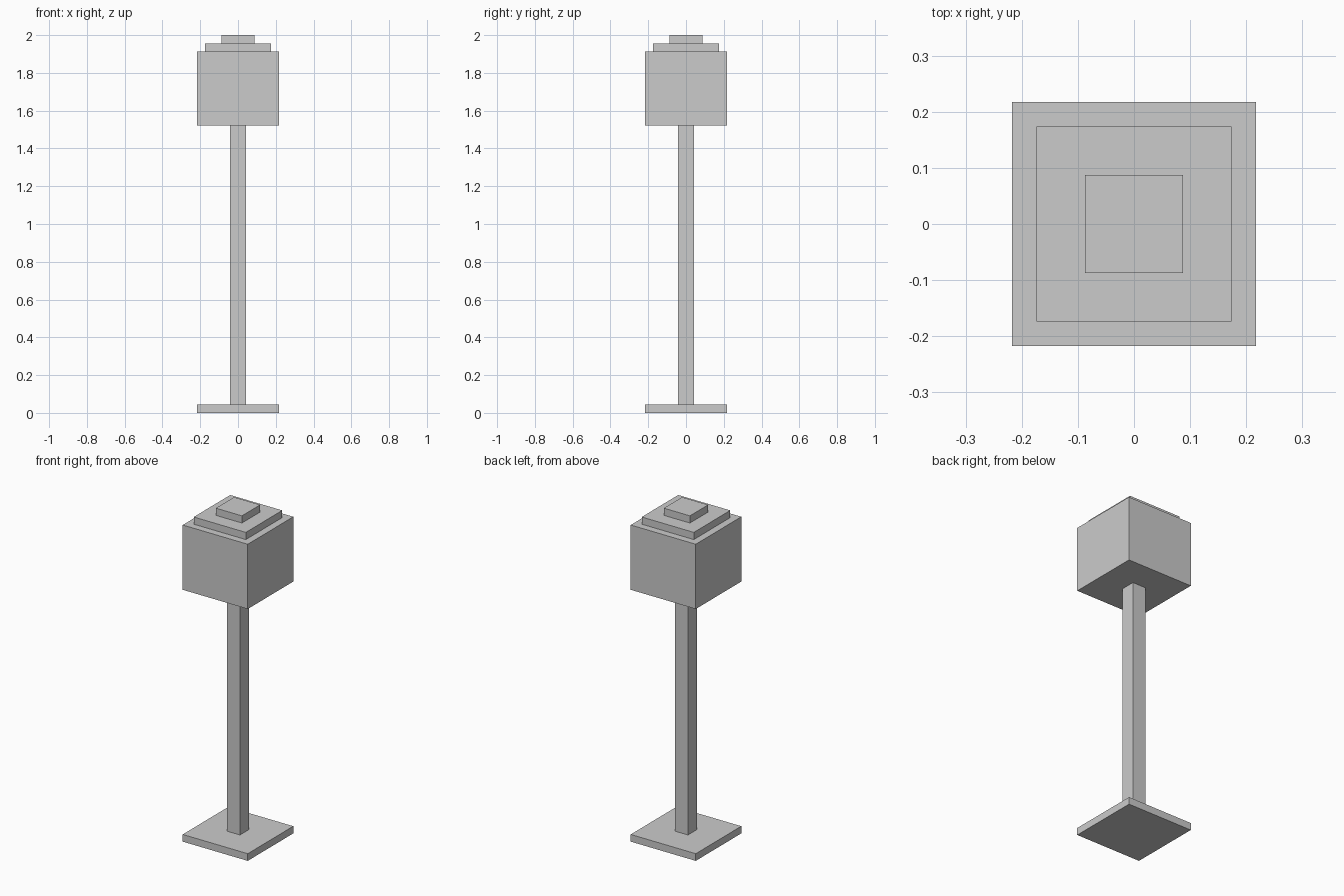
import bpy

if "Cube" in bpy.data.objects:
    bpy.data.objects.remove(bpy.data.objects["Cube"])

U = 2 / 46  # the model sits on a grid of 46 equal steps in height


def block(name, width, bottom, top):
    """Square block centred on the z axis, sized in grid steps."""
    bpy.ops.mesh.primitive_cube_add(size=1, location=(0, 0, (bottom + top) / 2 * U))
    ob = bpy.context.object
    ob.name = name
    ob.scale = (width * U, width * U, (top - bottom) * U)
    bpy.ops.object.transform_apply(location=False, rotation=False, scale=True)
    return ob


# Foot and post
block("base_plate", 10, 0, 1)
block("post", 2, 1, 35)

# Lamp head with stepped cap
block("lamp_head", 10, 35, 44)
block("cap_lower_step", 8, 44, 45)
block("cap_upper_step", 4, 45, 46)
